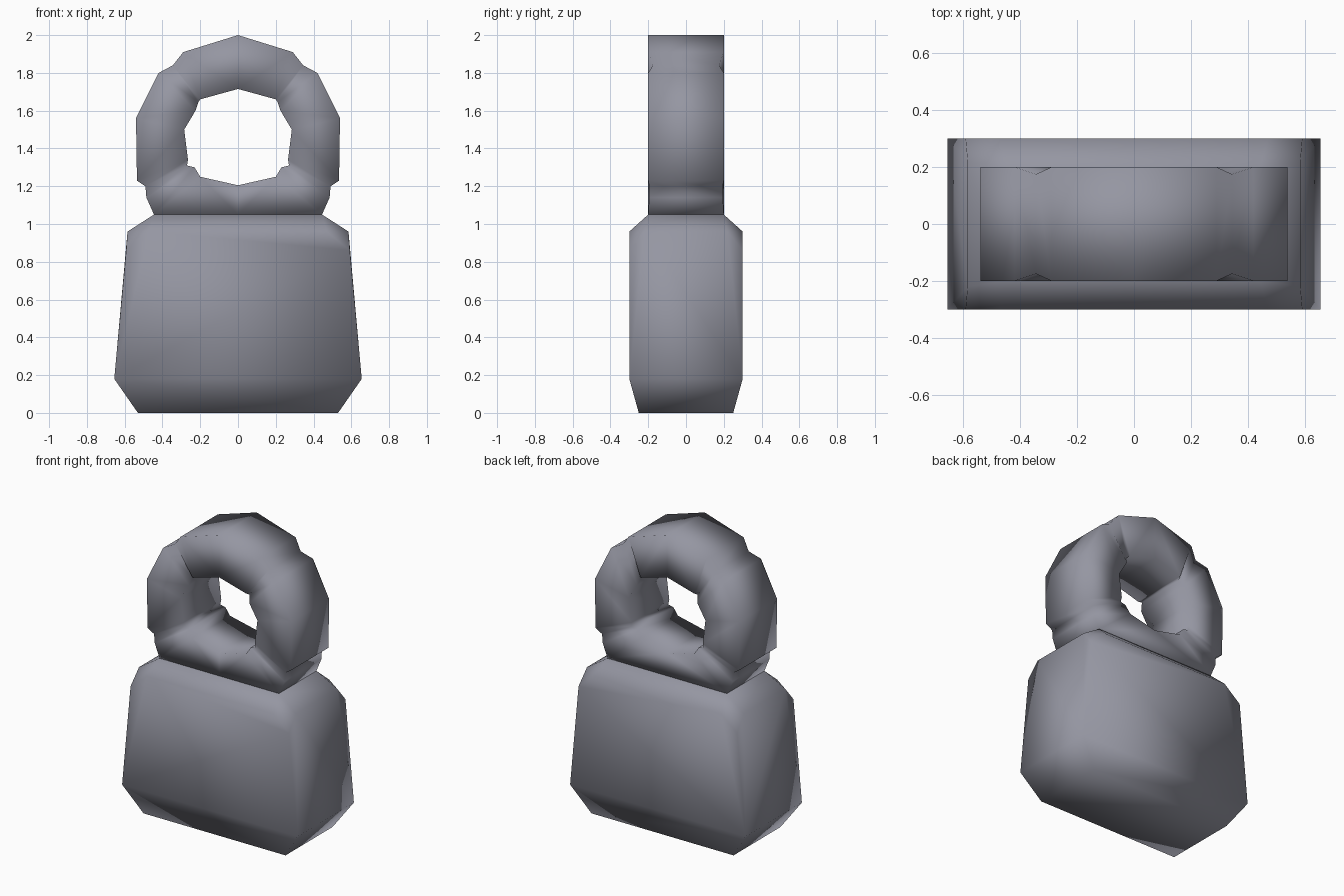
import bpy, bmesh

if "Cube" in bpy.data.objects:
    bpy.data.objects.remove(bpy.data.objects["Cube"])

mat = bpy.data.materials.new("slate grey")
mat.diffuse_color = (0.30, 0.305, 0.36, 1)
mat.use_nodes = True
mat.node_tree.nodes["Principled BSDF"].inputs["Base Color"].default_value = mat.diffuse_color


def finish(name, bm):
    bmesh.ops.remove_doubles(bm, verts=bm.verts, dist=0.0005)
    bmesh.ops.recalc_face_normals(bm, faces=bm.faces)
    for f in bm.faces:
        f.smooth = True
    me = bpy.data.meshes.new(name)
    bm.to_mesh(me)
    bm.free()
    me.materials.append(mat)
    ob = bpy.data.objects.new(name, me)
    bpy.context.collection.objects.link(ob)
    return ob


# Tapered body: convex hull of stacked rectangles, top corners clipped
bm = bmesh.new()
corners = [(0.53, 0.25, 0), (0.655, 0.30, 0.18), (0.592, 0.30, 0.86),
           (0.47, 0.30, 0.96), (0.585, 0.22, 0.96), (0.445, 0.20, 1.05)]
for x, y, z in corners:
    for sx in (-1, 1):
        for sy in (-1, 1):
            bm.verts.new((sx * x, sy * y, z))
bmesh.ops.convex_hull(bm, input=bm.verts)
bmesh.ops.dissolve_limit(bm, angle_limit=0.01, verts=bm.verts, edges=bm.edges)
finish("lock_body", bm)

# Chunky square-section loop with its neck: outer x,z, inner x,z, half depth
half = [(0, 2.0, 0, 1.715, 0.2), (0.29, 1.91, 0.20, 1.66, 0.2),
        (0.345, 1.84, 0.21, 1.645, 0.175), (0.42, 1.80, 0.225, 1.60, 0.2),
        (0.54, 1.56, 0.285, 1.50, 0.2), (0.535, 1.23, 0.265, 1.34, 0.2),
        (0.49, 1.20, 0.27, 1.31, 0.195), (0.485, 1.14, 0.23, 1.30, 0.195),
        (0.445, 1.05, 0.20, 1.25, 0.2), (0, 1.05, 0, 1.205, 0.2)]
bm = bmesh.new()
for s in (-1, 1):
    rings = []
    for ox, oz, ix, iz, d in half:
        rings.append([bm.verts.new(p) for p in (
            (s * ox, -d, oz), (s * ox, d, oz), (s * ix, d, iz), (s * ix, -d, iz))])
    for a, b in zip(rings, rings[1:]):
        for i in range(4):
            j = (i + 1) % 4
            bm.faces.new((a[i], a[j], b[j], b[i]))
finish("shackle_loop", bm)
